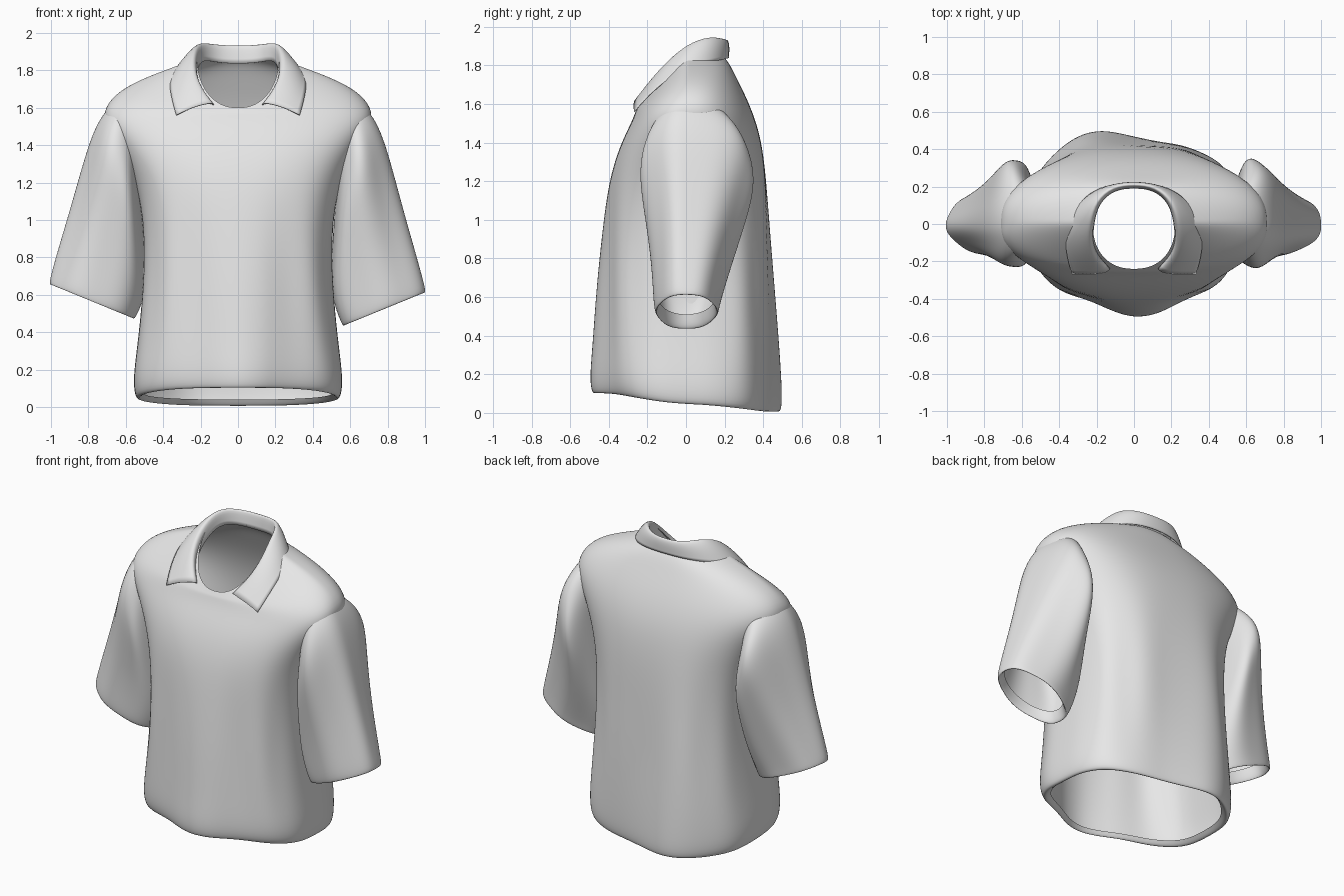
import bpy, bmesh, math
from mathutils import Vector

cube = bpy.data.objects.get("Cube")
if cube:
    bpy.data.objects.remove(cube, do_unlink=True)

cloth = bpy.data.materials.new("light grey cloth")
cloth.use_nodes = True
cloth.diffuse_color = (0.8, 0.8, 0.8, 1)
cloth.node_tree.nodes["Principled BSDF"].inputs["Base Color"].default_value = (0.8, 0.8, 0.8, 1)


def loft(name, rings, closed=True):
    """Skin a list of equal point rows, then smooth the result."""
    bm = bmesh.new()
    rows = [[bm.verts.new(p) for p in ring] for ring in rings]
    n = len(rows[0])
    for low, high in zip(rows, rows[1:]):
        for i in range(n if closed else n - 1):
            j = (i + 1) % n
            bm.faces.new((low[i], low[j], high[j], high[i]))
    bmesh.ops.recalc_face_normals(bm, faces=bm.faces)
    mesh = bpy.data.meshes.new(name)
    bm.to_mesh(mesh)
    bm.free()
    mesh.materials.append(cloth)
    for p in mesh.polygons:
        p.use_smooth = True
    obj = bpy.data.objects.new(name, mesh)
    bpy.context.collection.objects.link(obj)
    sub = obj.modifiers.new("smooth", 'SUBSURF')
    sub.levels = sub.render_levels = 2
    sub.boundary_smooth = 'PRESERVE_CORNERS'
    return obj


def power(v, e):
    return math.copysign(abs(v) ** e, v)


# Body: half width, front y, back y, front z, side z, back z, roundness
body_rings = [
    (.50, .36, .38, .13, .07, .04, .72),
    (.535, .38, .41, .09, .035, -.01, .70),
    (.555, .40, .425, .13, .07, .04, .68),
    (.56, .41, .43, .21, .17, .15, .68),
    (.535, .41, .43, .35, .35, .35, .66),
    (.505, .41, .425, .65, .65, .65, .66),
    (.50, .405, .42, .95, .95, .95, .68),
    (.54, .395, .415, 1.2, 1.2, 1.22, .72),
    (.64, .345, .39, 1.38, 1.4, 1.42, .76),
    (.73, .285, .345, 1.50, 1.53, 1.56, .80),
    (.70, .265, .30, 1.55, 1.63, 1.66, .84),
    (.605, .258, .265, 1.57, 1.71, 1.73, .86),
    (.46, .252, .235, 1.58, 1.775, 1.79, .86),
    (.32, .246, .21, 1.59, 1.825, 1.83, .88),
    (.22, .24, .19, 1.60, 1.87, 1.85, .88),
]


def bell(x, centre, width):
    return math.exp(-((x - centre) / width) ** 2)


def body_ring(w, yf, yb, zf, zs, zb, e):
    pts = []
    swell = .105 * max(0, (1.25 - zs) / 1.2)
    fold = .018 * max(0, 1 - abs(zs - .65) / .7)
    for i in range(64):
        a = math.tau * i / 64
        c, s = power(math.cos(a), e), power(math.sin(a), e)
        ripple = 1 + fold * math.cos(9 * a + .6 + zs) * abs(s)
        x = w * c * ripple
        # loose cloth swells at the middle front and at the right of the back
        if s > 0:
            y, z = yb * s * ripple + .8 * swell * s * bell(x, -.2, .25), zb
        else:
            y, z = yf * s * ripple + swell * s * bell(x, .02, .2), zf
        pts.append((x, y, zs + (z - zs) * abs(math.sin(a))))
    return pts


loft("shirt_body", [body_ring(*r) for r in body_rings])

# Sleeves: outer x, outer z, inner x, inner z, front y, back y
sleeve_rings = [
    (.60, 1.66, .53, 1.30, .13, .20),
    (.665, 1.62, .53, 1.20, .19, .28),
    (.725, 1.55, .52, 1.08, .23, .345),
    (.775, 1.445, .51, .95, .24, .355),
    (.825, 1.28, .50, .80, .215, .31),
    (.89, 1.04, .495, .65, .185, .25),
    (.955, .82, .515, .53, .17, .20),
    (1.0, .66, .545, .455, .165, .17),
    (1.01, .605, .56, .425, .155, .165),
    (.985, .62, .575, .45, .145, .15),
    (.96, .67, .58, .51, .14, .145),
]


def sleeve(name, side, lift):
    rings = []
    for k, (ox, oz, ix, iz, yf, yb) in enumerate(sleeve_rings):
        t = k / (len(sleeve_rings) - 1)
        ring = []
        for i in range(36):
            a = math.tau * i / 36
            c, s = math.cos(a), math.sin(a)
            # long folds, strongest halfway down the arm
            r = 1 + .03 * math.sin(math.pi * t) * math.cos(6 * a + 2.5 * t + side)
            m = .5 + .5 * c * r
            ring.append((side * (ix + (ox - ix) * m), (yb if s > 0 else yf) * s * r,
                         iz + (oz - iz) * m + lift * t))
        rings.append(ring)
    loft(name, rings)


sleeve("left_sleeve", 1, 0)
sleeve("right_sleeve", -1, .05)

# Collar: fold line and outer edge, from the middle of the back to the front tip
fold_line = [(0, .205, 1.935), (.11, .195, 1.94), (.195, .12, 1.96), (.222, .01, 1.92),
             (.23, -.09, 1.83), (.205, -.175, 1.73), (.135, -.25, 1.625)]
outer_edge = [(0, .225, 1.84), (.15, .21, 1.835), (.28, .14, 1.82), (.355, .02, 1.795),
              (.368, -.09, 1.735), (.355, -.19, 1.65), (.33, -.268, 1.56)]


def mirrored(points):
    half = [Vector(p) for p in points]
    return [Vector((-p.x, p.y, p.z)) for p in half[:0:-1]] + half


fold, edge = mirrored(fold_line), mirrored(outer_edge)
stand = [Vector((p.x * .97, p.y * .95, p.z - .10 * max(0, min(1, (p.z - 1.6) * 4)))) for p in fold]
roll, middle = [], []
for f, e in zip(fold, edge):
    out = Vector((f.x, f.y, 0)).normalized()
    roll.append(f.lerp(e, .14) + out * .014 + Vector((0, 0, .006)))
    middle.append(f.lerp(e, .55) + out * .012 + Vector((0, 0, .012)))
collar = loft("collar", [stand, fold, roll, middle, edge], closed=False)
thick = collar.modifiers.new("thickness", 'SOLIDIFY')
thick.thickness = .005
thick.offset = 0
